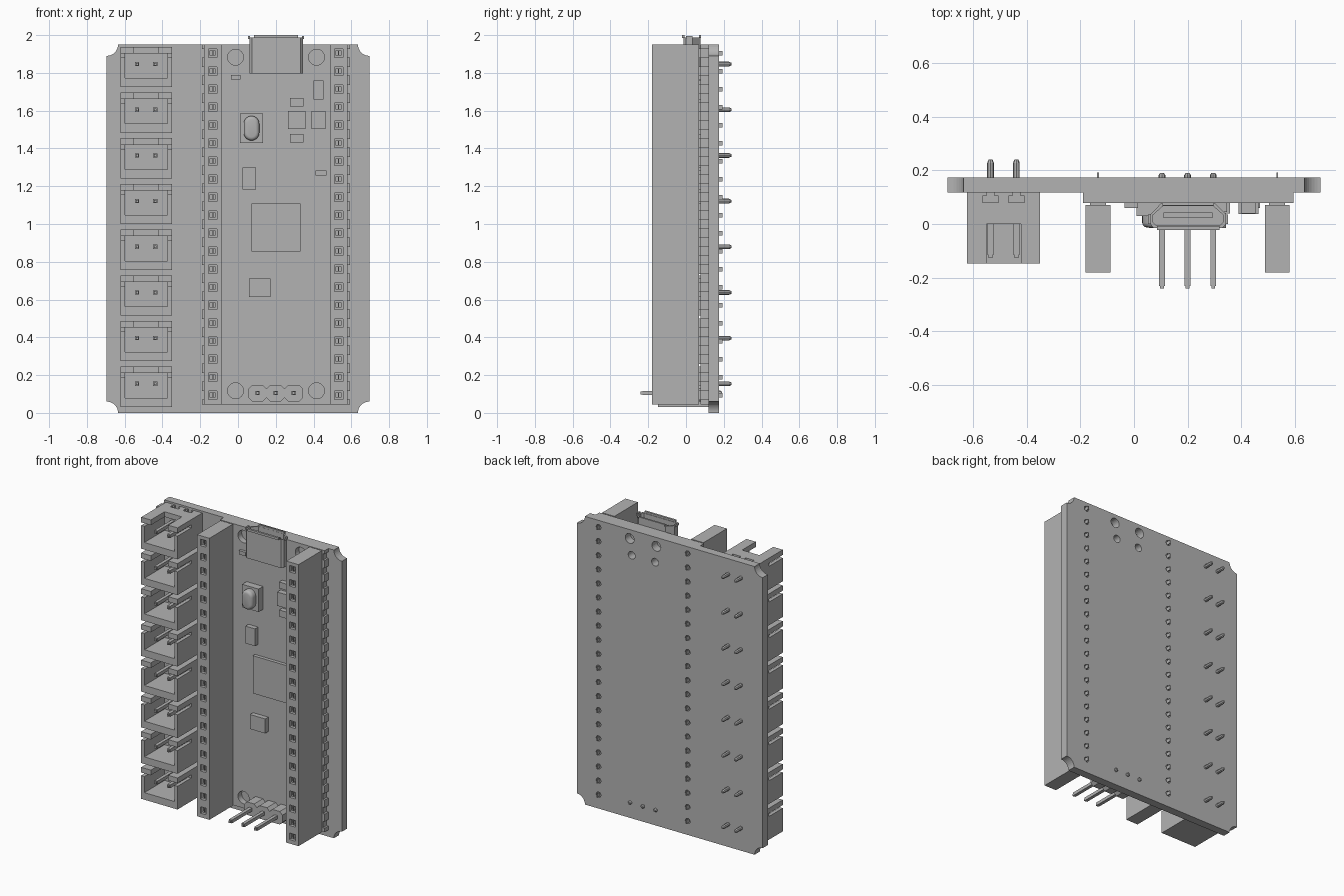
import bpy, bmesh, math
from mathutils import Matrix, Vector

cube = bpy.data.objects.get("Cube")
if cube:
    bpy.data.objects.remove(cube)

grey = bpy.data.materials.new("plain_grey")
grey.use_nodes = True
COLOR = (0.45, 0.45, 0.45, 1)
grey.diffuse_color = COLOR
grey.node_tree.nodes["Principled BSDF"].inputs["Base Color"].default_value = COLOR


# ---------- helpers ----------
def add_box(bm, x0, x1, y0, y1, z0, z1):
    m = Matrix.Translation(((x0 + x1) / 2, (y0 + y1) / 2, (z0 + z1) / 2))
    m = m @ Matrix.Diagonal((x1 - x0, y1 - y0, z1 - z0, 1))
    bmesh.ops.create_cube(bm, size=1, matrix=m)


def add_rod(bm, x, z, r, y0, y1, sides=24, tip=0.0):
    """Rod along y, with an optional chamfered tip at both ends."""
    def part(ya, yb, ra, rb):
        m = Matrix.Translation((x, (ya + yb) / 2, z)) @ Matrix.Rotation(-math.pi / 2, 4, 'X')
        bmesh.ops.create_cone(bm, cap_ends=True, segments=sides, radius1=ra, radius2=rb,
                              depth=yb - ya, matrix=m)
    part(y0 + tip, y1 - tip, r, r)
    if tip:
        part(y0, y0 + tip, r * 0.55, r)
        part(y1 - tip, y1, r, r * 0.55)


def add_prism(bm, pts, axis, a, b):
    """Extrude a 2D outline along y (points are x,z) or z (points are x,y)."""
    put = (lambda p, t: (p[0], t, p[1])) if axis == 'y' else (lambda p, t: (p[0], p[1], t))
    lo = [bm.verts.new(put(p, a)) for p in pts]
    hi = [bm.verts.new(put(p, b)) for p in pts]
    n = len(pts)
    faces = [bm.faces.new(lo), bm.faces.new(hi)]
    faces += [bm.faces.new((lo[i], lo[(i + 1) % n], hi[(i + 1) % n], hi[i])) for i in range(n)]
    bmesh.ops.recalc_face_normals(bm, faces=faces)


def make(name, bm, smooth=False):
    me = bpy.data.meshes.new(name)
    bm.to_mesh(me)
    bm.free()
    me.materials.append(grey)
    ob = bpy.data.objects.new(name, me)
    bpy.context.collection.objects.link(ob)
    if smooth:
        select(ob)
        bpy.ops.object.shade_smooth_by_angle(angle=math.radians(35))
    return ob


def select(ob):
    bpy.ops.object.select_all(action='DESELECT')
    ob.select_set(True)
    bpy.context.view_layer.objects.active = ob


def cut(ob, bm):
    """Subtract the cutter mesh from the object and discard the cutter."""
    cutter = make("cutter", bm)
    cutter.hide_render = True
    mod = ob.modifiers.new("cut", 'BOOLEAN')
    mod.operation, mod.solver, mod.object = 'DIFFERENCE', 'EXACT', cutter
    select(ob)
    bpy.ops.object.modifier_apply(modifier=mod.name)
    bpy.data.objects.remove(cutter)


def box(name, *dims):
    bm = bmesh.new()
    add_box(bm, *dims)
    return make(name, bm)


PIN_Z = [0.094 + i * 0.0953 for i in range(20)]
ROWS = {"right": -0.134, "left": 0.533}
FRONT = 0.078            # front face of the controller board
BACK_Y, CARRIER_Y = 0.174, 0.118

# ---------- carrier board with scooped corners ----------
carrier = box("carrier_board", -0.695, 0.695, CARRIER_Y, BACK_Y, 0, 1.95)
bm = bmesh.new()
for x in (-0.695, 0.695):
    for z in (0, 1.95):
        add_rod(bm, x, z, 0.06, 0.05, 0.25, 32)
for x, z, r in ((0.30, 1.89, 0.033), (0.10, 1.89, 0.033), (0.285, 1.78, 0.026), (0.11, 1.78, 0.026)):
    add_rod(bm, x, z, r, 0.05, 0.25)
for x in ROWS.values():
    for z in PIN_Z:
        add_rod(bm, x, z, 0.018, 0.16, 0.25, 12)
cut(carrier, bm)

# ---------- controller board with mounting holes and edge notches ----------
board = box("controller_board", -0.19, 0.594, FRONT, CARRIER_Y, 0.045, 1.95)
bm = bmesh.new()
for x in (-0.013, 0.416):
    for z in (0.117, 1.883):
        add_rod(bm, x, z, 0.042, 0, 0.2, 32)
for x in (-0.19, 0.594):
    for z in PIN_Z:
        add_box(bm, x - 0.013, x + 0.013, 0, 0.2, z - 0.022, z + 0.022)
cut(board, bm)

# ---------- long socket headers ----------
for side, x in ROWS.items():
    head = box(side + "_socket_header", x - 0.046, x + 0.046, -0.18, 0.07, 0.045, 1.95)
    for half, depth in ((0.022, 0.02), (0.013, 0.08)):
        bm = bmesh.new()
        for z in PIN_Z:
            add_box(bm, x - half, x + half, -0.25, -0.18 + depth, z - half, z + half)
        cut(head, bm)
    bm = bmesh.new()
    for z in PIN_Z:
        add_box(bm, x - 0.003, x + 0.003, -0.17, -0.09, z - 0.013, z + 0.013)   # contact
        add_box(bm, x - 0.003, x + 0.003, 0.07, 0.192, z - 0.012, z + 0.012)    # tail
        add_box(bm, x - 0.03, x + 0.03, 0.069, 0.079, z - 0.025, z + 0.025)     # standoff
    make(side + "_socket_pins", bm)

# ---------- two-pin wire connectors ----------
X0, X1, H = -0.622, -0.35, 0.213
PINS_X = (-0.534, -0.438)
shell = box("wire_connector_1", X0, X1, -0.147, CARRIER_Y, 0, H)
cutters = [
    (X0 + 0.024, X1 - 0.024, -0.2, 0.07, 0.048, 0.178),       # cavity
    (-0.55, -0.42, -0.2, 0.0, 0.15, 0.3),                     # top wall opening
    (X0 - 0.1, X0 + 0.05, -0.2, 0.0, 0.157, 0.178),           # side slots
    (X1 - 0.05, X1 + 0.1, -0.2, 0.0, 0.157, 0.178),
]
cutters += [(p - 0.03, p + 0.03, 0.08, 0.105, 0.188, 0.3) for p in PINS_X]
cutters += [(p - 0.015, p + 0.015, 0.1, 0.2, 0.188, 0.3) for p in PINS_X]
for c in cutters:
    bm = bmesh.new()
    add_box(bm, *c)
    cut(shell, bm)
bm = bmesh.new()
for p in PINS_X:
    add_box(bm, p - 0.011, p + 0.011, -0.115, 0.12, 0.111, 0.133)
    add_box(bm, p - 0.007, p + 0.007, -0.126, -0.115, 0.115, 0.129)
    add_rod(bm, p, 0.122, 0.0125, 0.12, 0.24, 8, 0.012)
pins = make("connector_pins_1", bm)
shell.location.z = pins.location.z = 0.032
for i in range(1, 8):
    for src, name in ((shell, "wire_connector_"), (pins, "connector_pins_")):
        ob = bpy.data.objects.new(name + str(i + 1), src.data)
        ob.location.z = 0.032 + i * 0.2418
        bpy.context.collection.objects.link(ob)

# ---------- usb port ----------
usb = [(0.10, 0.076), (0.303, 0.076), (0.343, 0.035), (0.343, 0.0), (0.33, -0.014),
       (0.073, -0.014), (0.06, 0.0), (0.06, 0.035)]
bm = bmesh.new()
add_prism(bm, usb, 'z', 1.797, 1.988)
port = make("usb_port", bm)
bm = bmesh.new()
mid = Vector((0.2015, 0.031))
add_prism(bm, [(mid.x + (x - mid.x) * 0.92, mid.y + (y - mid.y) * 0.8) for x, y in usb], 'z', 1.87, 2.1)
cut(port, bm)
bm = bmesh.new()
add_box(bm, 0.11, 0.293, 0.022, 0.042, 1.86, 1.97)            # tongue
add_box(bm, 0.105, 0.298, 0.068, 0.08, 1.985, 2.0)            # flared lips
add_box(bm, 0.085, 0.318, -0.022, -0.008, 1.985, 2.0)
for x in (0.053, 0.34):
    add_box(bm, x, x + 0.01, 0.0, 0.035, 1.98, 1.995)
make("usb_tongue_and_lips", bm)

# ---------- three-pin header ----------
bm = bmesh.new()
for x in (0.104, 0.1995, 0.295):
    a, b, c = 0.0477, 0.044, 0.02
    out = [(-a, c - b), (c - a, -b), (a - c, -b), (a, c - b), (a, b - c), (a - c, b), (c - a, b), (-a, b - c)]
    add_prism(bm, [(x + u, 0.104 + v) for u, v in out], 'y', -0.015, FRONT)
make("debug_header", bm)
bm = bmesh.new()
for x in (0.104, 0.1995, 0.295):
    add_box(bm, x - 0.011, x + 0.011, -0.23, 0.17, 0.094, 0.116)
    add_box(bm, x - 0.007, x + 0.007, -0.24, -0.23, 0.098, 0.112)
    add_rod(bm, x, 0.105, 0.0125, 0.16, 0.19, 8, 0.008)
make("debug_pins", bm)

# ---------- push button ----------
box("button_base", 0.01, 0.133, 0.03, FRONT, 1.43, 1.585)
R, cx, cz = 0.041, 0.0715, 1.507
bm = bmesh.new()
outline = []
for k in range(26):
    up = k < 13
    ang = math.pi * (k if up else k - 1) / 12
    outline.append((cx + R * math.cos(ang), cz + (0.024 if up else -0.024) + R * math.sin(ang)))
add_prism(bm, outline, 'y', -0.013, 0.031)
rim = [e for e in bm.edges if all(v.co.y < 0 for v in e.verts)]
bmesh.ops.bevel(bm, geom=rim, offset=0.018, segments=3, profile=0.5, affect='EDGES')
make("button_cap", bm, smooth=True)

# ---------- chips and small parts: x0, x1, z0, z1, front y ----------
parts = {
    "main_chip": (0.072, 0.33, 0.854, 1.109, 0.055),
    "memory_chip": (0.024, 0.095, 1.183, 1.30, 0.045),
    "crystal": (0.058, 0.172, 0.613, 0.711, 0.045),
    "diode": (0.40, 0.453, 1.66, 1.76, 0.04),
    "upper_capacitor": (0.276, 0.347, 1.623, 1.666, 0.045),
    "regulator": (0.265, 0.358, 1.504, 1.597, 0.04),
    "inductor": (0.39, 0.464, 1.504, 1.597, 0.037),
    "lower_capacitor": (0.276, 0.347, 1.432, 1.477, 0.045),
    "resistor": (0.411, 0.469, 1.257, 1.284, 0.06),
    "status_light": (-0.036, 0.014, 1.764, 1.79, 0.06),
}
for name, (x0, x1, z0, z1, y) in parts.items():
    box(name, x0, x1, y, FRONT, z0, z1)
